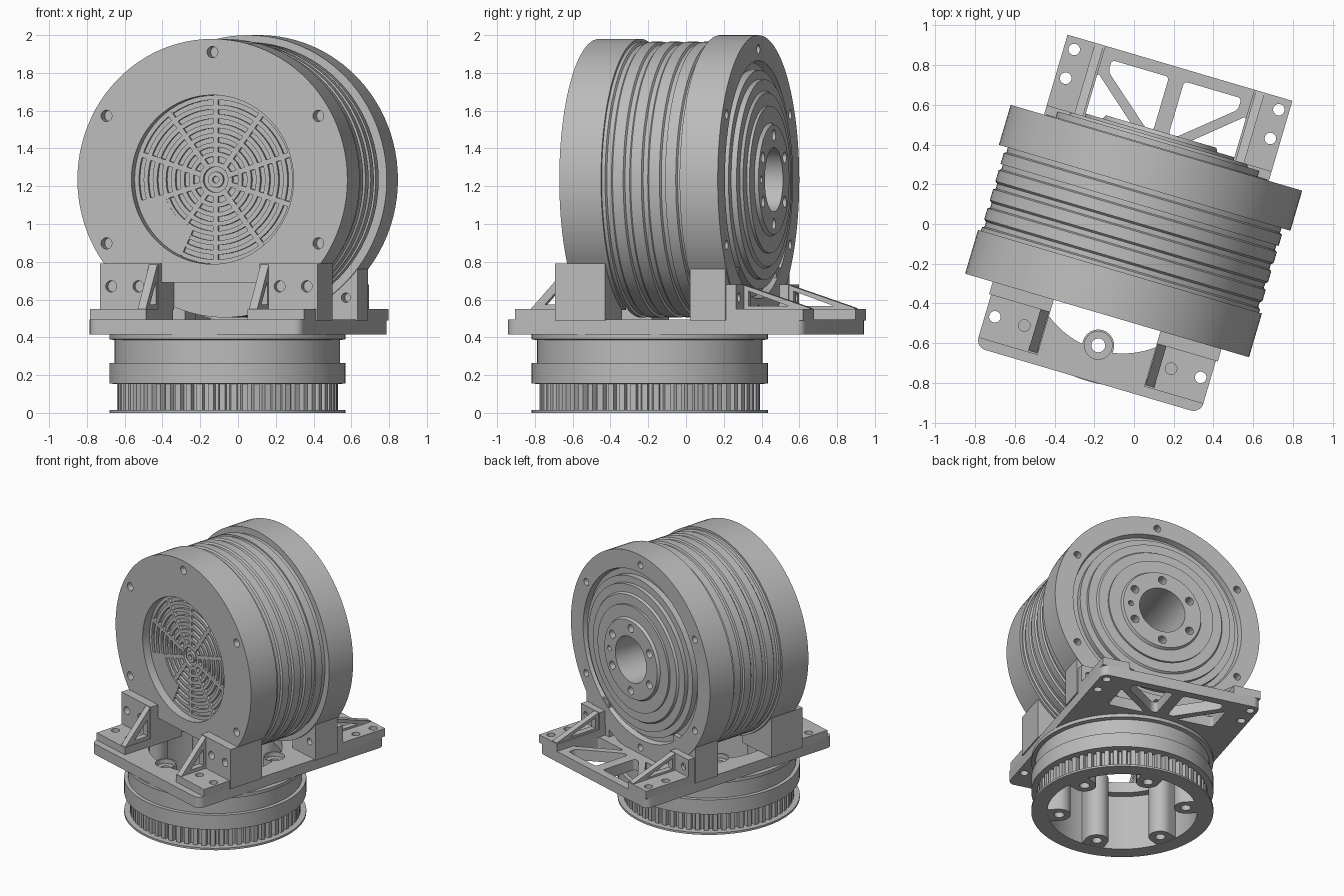
import bpy, bmesh, math
from mathutils import Matrix, Vector

if "Cube" in bpy.data.objects:
    bpy.data.objects.remove(bpy.data.objects["Cube"], do_unlink=True)

metal = bpy.data.materials.new("grey metal")
metal.use_nodes = True
GREY = (0.5, 0.5, 0.5, 1)
metal.diffuse_color = GREY
metal.node_tree.nodes["Principled BSDF"].inputs["Base Color"].default_value = GREY

AXIS_Z = 1.235          # height of the motor axis
RING_Y = -0.2           # centre of the turret ring
parts = []


def finish(name, bm):
    bmesh.ops.recalc_face_normals(bm, faces=bm.faces)
    mesh = bpy.data.meshes.new(name)
    bm.to_mesh(mesh)
    bm.free()
    mesh.materials.append(metal)
    ob = bpy.data.objects.new(name, mesh)
    bpy.context.collection.objects.link(ob)
    parts.append(ob)
    return ob


def place(a, b, h, axis):
    return Vector({"X": (h, a, b), "Y": (a, h, b), "Z": (a, b, h)}[axis])


def prism(name, pts, lo, hi, axis="Z", bevel=0):
    """Extrude a flat outline along an axis, optionally rounding its corners."""
    bm = bmesh.new()
    face = bm.faces.new([bm.verts.new(place(a, b, lo, axis)) for a, b in pts])
    out = bmesh.ops.extrude_face_region(bm, geom=[face])
    top = [v for v in out["geom"] if isinstance(v, bmesh.types.BMVert)]
    bmesh.ops.translate(bm, verts=top, vec=place(0, 0, hi - lo, axis))
    if bevel:
        d = place(0, 0, 1, axis)
        sides = [e for e in bm.edges
                 if abs((e.verts[0].co - e.verts[1].co).normalized().dot(d)) > 0.99]
        bmesh.ops.bevel(bm, geom=sides, offset=bevel, segments=5, profile=0.5, affect="EDGES")
    return finish(name, bm)


def rect(a0, a1, b0, b1):
    return [(a0, b0), (a1, b0), (a1, b1), (a0, b1)]


def circle(a, b, r, n=24):
    return [(a + r * math.cos(i * math.tau / n), b + r * math.sin(i * math.tau / n)) for i in range(n)]


def polar(r, deg, a=0, b=0):
    t = math.radians(deg)
    return a + r * math.cos(t), b + r * math.sin(t)


def lathe(name, profile, axis, centre, closed=True, steps=96):
    """Revolve (radius, height) points; axis is Y (motor) or Z (turret)."""
    bm = bmesh.new()
    c = Vector(centre)
    vs = [bm.verts.new(c + place(r, 0, h, axis)) for r, h in profile]
    es = [bm.edges.new(p) for p in zip(vs, vs[1:])]
    if closed:
        es.append(bm.edges.new((vs[-1], vs[0])))
    bmesh.ops.spin(bm, geom=vs + es, cent=c, axis=place(0, 0, 1, axis), angle=math.tau, steps=steps)
    bmesh.ops.remove_doubles(bm, verts=bm.verts, dist=1e-5)
    return finish(name, bm)


def boolean(ob, others, op="DIFFERENCE"):
    for other in others:
        m = ob.modifiers.new("bool", "BOOLEAN")
        m.operation, m.object, m.solver = op, other, "EXACT"
        bpy.context.view_layer.objects.active = ob
        bpy.ops.object.modifier_apply(modifier=m.name)
        parts.remove(other)
        bpy.data.objects.remove(other, do_unlink=True)


def holes(ob, spots, r, lo, hi, axis):
    boolean(ob, [prism("cutter", circle(a, b, r), lo, hi, axis) for a, b in spots])


def side_rect(s, a0, a1, b0, b1):
    return rect(min(s * a0, s * a1), max(s * a0, s * a1), b0, b1)


MOTOR = (0, 0, AXIS_Z)

# Motor body: stepped rear cover, rear drum and ribbed middle
profile = [(0, -0.2), (0.17, -0.2), (0.17, 0.485), (0.29, 0.485), (0.30, 0.465), (0.39, 0.465),
           (0.39, 0.45), (0.46, 0.45), (0.47, 0.435), (0.53, 0.435), (0.53, 0.405), (0.58, 0.405),
           (0.58, 0.36), (0.62, 0.36), (0.63, 0.40), (0.765, 0.40), (0.765, 0.19)]
for y in (0.19, 0.1, 0.0, -0.1, -0.2):
    profile += [(0.718, y), (0.718, y - 0.025), (0.73, y - 0.032), (0.73, max(y - 0.09, -0.25))]
profile.append((0, -0.25))
motor = lathe("motor_body", profile, "Y", MOTOR, closed=False)
holes(motor, [polar(0.69, 30 + 60 * i, 0, AXIS_Z) for i in range(6)], 0.026, 0.33, 0.6, "Y")
holes(motor, [polar(0.235, 30 + 60 * i, 0, AXIS_Z) for i in range(6)], 0.03, 0.4, 0.6, "Y")
holes(motor, [polar(0.235, 180 * i, 0, AXIS_Z) for i in range(2)], 0.02, 0.4, 0.6, "Y")

# Front housing drum, cut away between the feet
front = lathe("front_housing", [(0.4475, -0.48), (0.745, -0.48), (0.745, -0.25), (0.4475, -0.25)], "Y", MOTOR)
boolean(front, [prism("cutter", rect(-0.28, 0.28, 0.3, 0.69), -0.6, -0.2, "Y")])
holes(front, [polar(0.675, 30 + 60 * i, 0, AXIS_Z) for i in (0, 1, 2, 3, 5)], 0.03, -0.6, -0.41, "Y")

# Vent grille in the front recess
lathe("grille_back", [(0, -0.40), (0.447, -0.40), (0.447, -0.26), (0, -0.26)], "Y", MOTOR, closed=False)
for i, r in enumerate((0.03, 0.08, 0.135, 0.185, 0.235, 0.285, 0.335, 0.385, 0.435)):
    w = 0.012
    lathe(f"grille_ring_{i}", [(r - w, -0.42), (r + w, -0.42), (r + w, -0.39), (r - w, -0.39)],
          "Y", MOTOR, steps=64)
for i in range(10):
    t = 18 + 36 * i
    ends = [polar(0.07, t), polar(0.44, t)]
    nx, nz = polar(0.014, t + 90)
    (x0, z0), (x1, z1) = ends
    prism(f"grille_spoke_{i}", [(x0 + nx, AXIS_Z + z0 + nz), (x1 + nx, AXIS_Z + z1 + nz),
                                (x1 - nx, AXIS_Z + z1 - nz), (x0 - nx, AXIS_Z + z0 - nz)],
          -0.421, -0.39, "Y")
arc = range(195, 246, 5)
prism("grille_blank", [polar(0.446, t, 0, AXIS_Z) for t in arc]
      + [polar(0.29, t, 0, AXIS_Z) for t in reversed(arc)], -0.422, -0.39, "Y")

# Base plate with central bore, truss windows and bolt holes
plate = prism("base_plate", rect(-0.59, 0.59, -0.82, 0.82), 0.415, 0.495, bevel=0.05)
bolts = [polar(0.437, 30 + 60 * i, 0, RING_Y) for i in range(6)]
boolean(plate, [prism("cutter", circle(0, RING_Y, 0.46, 96), 0.3, 0.6)])
for s in (-1, 1):
    for win in ([(0.39, 0.68), (0.39, 0.45), (0.12, 0.45)],
                [(0.34, 0.76), (0.04, 0.76), (0.04, 0.48), (0.08, 0.48), (0.34, 0.7)]):
        boolean(plate, [prism("cutter", [(s * x, y) for x, y in win], 0.3, 0.6, bevel=0.018)])
holes(plate, bolts, 0.035, 0.3, 0.6, "Z")
holes(plate, bolts, 0.07, 0.46, 0.6, "Z")

# Feet, angle brackets and gussets on both sides
for s in (-1, 1):
    side = "left" if s > 0 else "right"
    prism(f"front_foot_{side}", side_rect(s, 0.28, 0.6, 0.49, 0.79), -0.485, -0.27, "Y")
    bracket = prism(f"front_bracket_{side}", side_rect(s, 0.28, 0.6, 0.49, 0.79), -0.545, -0.48, "Y")
    holes(bracket, [(s * 0.54, 0.67), (s * 0.39, 0.67)], 0.03, -0.7, -0.5, "Y")
    pad = prism(f"front_pad_{side}", side_rect(s, 0.28, 0.59, -0.77, -0.54), 0.49, 0.55)
    rear_foot = prism(f"rear_foot_{side}", side_rect(s, 0.35, 0.6, 0.49, 0.77), 0.2, 0.395, "Y")
    holes(rear_foot, [(s * 0.536, 0.61)], 0.025, 0.1, 0.27, "Y")
    rear_bracket = prism(f"rear_bracket_{side}", side_rect(s, 0.39, 0.59, 0.49, 0.68), 0.39, 0.45, "Y")
    holes(rear_bracket, [(s * 0.536, 0.61)], 0.025, 0.43, 0.6, "Y")
    rear_pad = prism(f"rear_pad_{side}", side_rect(s, 0.39, 0.59, 0.44, 0.82), 0.49, 0.55)
    for base, spots in ((pad, [(0.54, -0.646), (0.385, -0.646)]),
                        (rear_pad, [(0.537, 0.758), (0.537, 0.607)])):
        pts = [(s * x, y) for x, y in spots]
        holes(base, pts, 0.029, 0.4, 0.7, "Z")
        holes(plate, pts, 0.029, 0.4, 0.7, "Z")
    for name, x, outline, window in (
            ("front", 0.285, [(-0.54, 0.79), (-0.54, 0.545), (-0.765, 0.545)],
             [(-0.565, 0.7), (-0.565, 0.575), (-0.68, 0.575)]),
            ("rear", 0.40, [(0.44, 0.68), (0.44, 0.545), (0.815, 0.545), (0.815, 0.555)],
             [(0.475, 0.645), (0.475, 0.565), (0.7, 0.565)])):
        lo, hi = sorted((s * x, s * (x + 0.045)))
        gusset = prism(f"{name}_gusset_{side}", outline, lo, hi, "X")
        boolean(gusset, [prism("cutter", window, lo - 0.1, hi + 0.1, "X")])

# Turret ring: flanges and collar above a toothed belt pulley
lathe("turret_collar", [(0.515, 0.15), (0.625, 0.155), (0.625, 0.265), (0.597, 0.265), (0.597, 0.385),
                        (0.625, 0.39), (0.625, 0.415), (0.515, 0.415)], "Z", (0, RING_Y, 0))
lathe("turret_flange", [(0.515, 0), (0.625, 0), (0.625, 0.015), (0.515, 0.015)], "Z", (0, RING_Y, 0))
TEETH = 60
outline = []
for i in range(TEETH):
    for r, f in ((0.585, 0.05), (0.585, 0.55), (0.555, 0.65), (0.555, 0.95)):
        outline.append(polar(r, (i + f) * 360 / TEETH, 0, RING_Y))
pulley = prism("belt_pulley", outline, 0.014, 0.152)
boolean(pulley, [prism("cutter", circle(0, RING_Y, 0.515, 96), -0.1, 0.3)])

# Bolt bosses running down the inside of the ring
for i in range(6):
    a = 30 + 60 * i
    cx, cy = bolts[i]
    outer = [(cx + polar(0.08, a - 90)[0], cy + polar(0.08, a - 90)[1]),
             (cx + polar(0.08, a + 90)[0], cy + polar(0.08, a + 90)[1])]
    dx, dy = polar(0.085, a)
    outline = [(x + dx, y + dy) for x, y in outer] + [polar(0.08, a + t, cx, cy) for t in range(90, 271, 15)]
    boss = prism(f"bolt_boss_{i}", outline, 0.002, 0.494)
    holes(boss, [(cx, cy)], 0.035, -0.1, 0.6, "Z")
    holes(boss, [(cx, cy)], 0.07, 0.46, 0.6, "Z")

# Turn the whole assembly and shade
turn = Matrix.Rotation(math.radians(-16.4), 4, "Z")
bpy.ops.object.select_all(action="DESELECT")
for ob in parts:
    ob.data.transform(turn)
    ob.select_set(True)
bpy.context.view_layer.objects.active = motor
bpy.ops.object.shade_smooth_by_angle(angle=math.radians(30))
